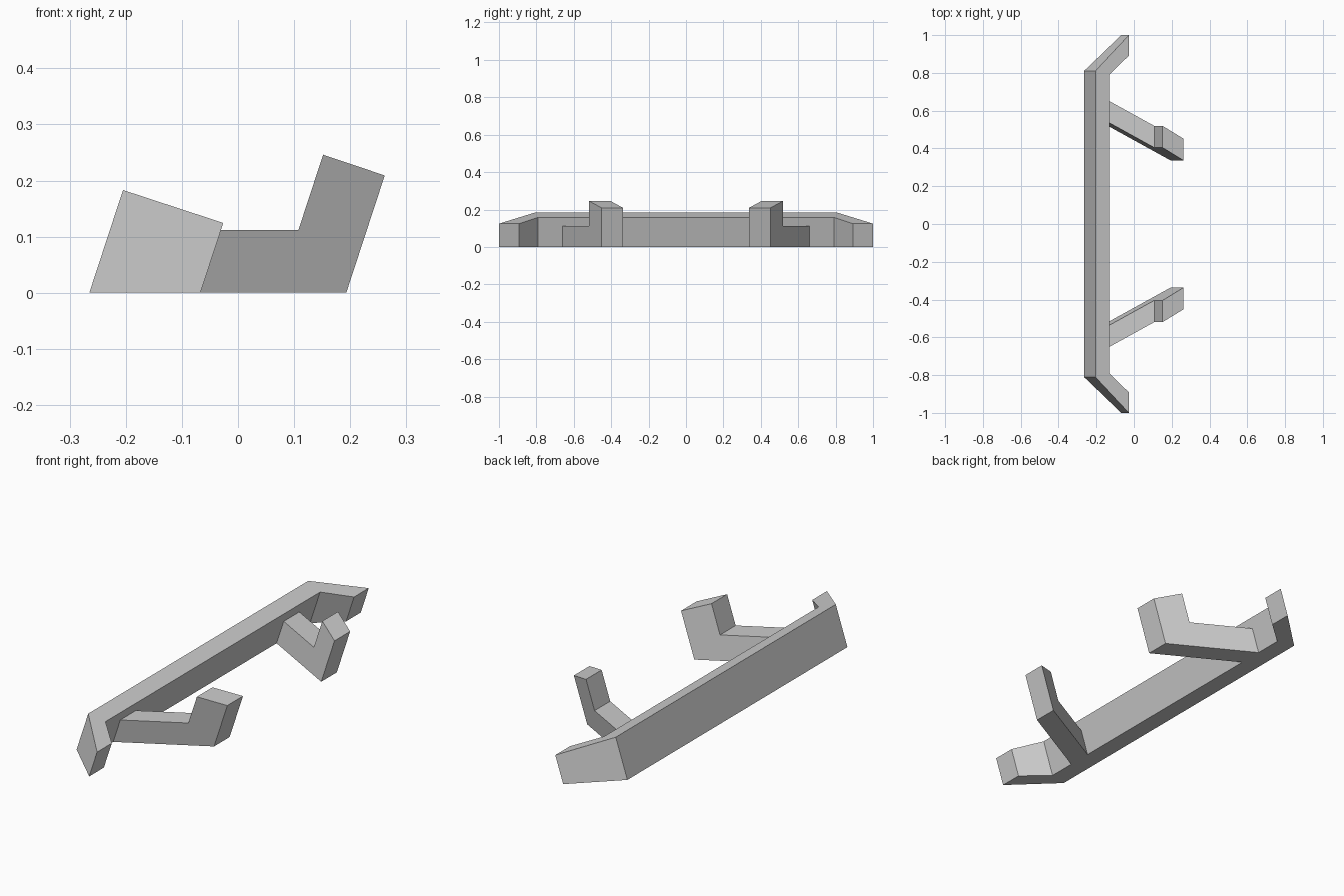
import bpy
import bmesh

cube = bpy.data.objects.get("Cube")
if cube:
    bpy.data.objects.remove(cube, do_unlink=True)

LEAN = 0.328          # forward tilt of every upright edge
BAR_INNER = -0.182    # base line of the bar's inner face
ARM_END = 0.193       # base line of the arm's free end

grey = bpy.data.materials.new("plain_grey")
grey.use_nodes = True
grey.diffuse_color = (0.6, 0.6, 0.6, 1)
grey.node_tree.nodes["Principled BSDF"].inputs["Base Color"].default_value = (0.6, 0.6, 0.6, 1)


def leaned(u, y, z):
    return (u + LEAN * z, y, z)


def loft(name, ring_a, ring_b):
    """Solid between two matching outlines."""
    bm = bmesh.new()
    a = [bm.verts.new(p) for p in ring_a]
    b = [bm.verts.new(p) for p in ring_b]
    bm.faces.new(a)
    bm.faces.new(b[::-1])
    for i in range(len(a)):
        j = (i + 1) % len(a)
        bm.faces.new((a[i], b[i], b[j], a[j]))
    bmesh.ops.recalc_face_normals(bm, faces=bm.faces)
    mesh = bpy.data.meshes.new(name)
    bm.to_mesh(mesh)
    bm.free()
    mesh.materials.append(grey)
    obj = bpy.data.objects.new(name, mesh)
    bpy.context.collection.objects.link(obj)
    return obj


# Long bar with angled wing ends, its top square to the lean
half = [(-0.265, 0.81), (-0.067, 1.0), (-0.067, 0.892), (BAR_INNER, 0.79)]
plan = half + [(u, -y) for u, y in reversed(half)]


def bar_top(u):
    return 0.183 - LEAN * (u + 0.265) / (1 + LEAN ** 2)


loft("bumper_bar",
     [leaned(u, y, 0) for u, y in plan],
     [leaned(u, y, bar_top(u)) for u, y in plan])

# Two mirrored support arms with raised ends
profile = [(BAR_INNER, 0), (ARM_END, 0), (ARM_END, 0.209),
           (0.071, 0.246), (0.071, 0.112), (BAR_INNER, 0.112)]
for name, side in (("left_arm", 1), ("right_arm", -1)):
    rings = [[leaned(u, side * (edge + 0.552 * (ARM_END - u)), z) for u, z in profile]
             for edge in (0.452, 0.337)]
    loft(name, *rings)
